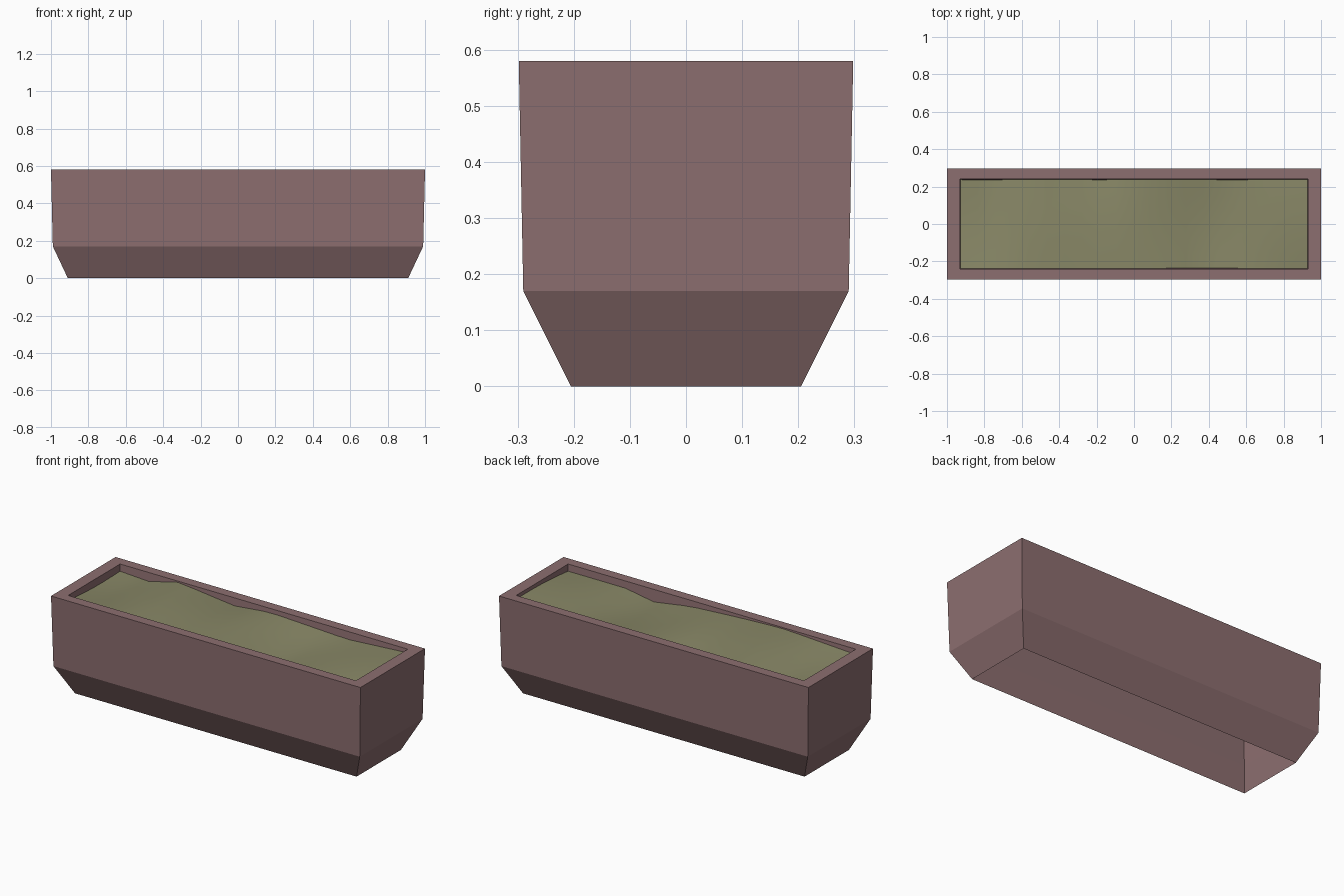
import bpy
import bmesh
import math

cube = bpy.data.objects.get("Cube")
if cube:
    bpy.data.objects.remove(cube, do_unlink=True)


def material(name, color):
    mat = bpy.data.materials.new(name)
    mat.use_nodes = True
    mat.diffuse_color = (*color, 1)
    bsdf = mat.node_tree.nodes["Principled BSDF"]
    bsdf.inputs["Base Color"].default_value = (*color, 1)
    bsdf.inputs["Roughness"].default_value = 0.9
    return mat


def make_object(name, bm, mat):
    bmesh.ops.recalc_face_normals(bm, faces=bm.faces)
    mesh = bpy.data.meshes.new(name)
    bm.to_mesh(mesh)
    bm.free()
    mesh.materials.append(mat)
    obj = bpy.data.objects.new(name, mesh)
    bpy.context.collection.objects.link(obj)
    return obj


def interpolate(points, x):
    for (x0, d0), (x1, d1) in zip(points, points[1:]):
        if x <= x1:
            t = (x - x0) / (x1 - x0)
            return d0 + (d1 - d0) * t
    return points[-1][1]


clay = material("dusty mauve clay", (0.265, 0.157, 0.161))
earth = material("olive soil", (0.250, 0.246, 0.135))

# Trough: rectangular rings swept up the outside, over the rim and down inside
rings = [(0.91, 0.205, 0.0), (0.99, 0.29, 0.17), (1.0, 0.298, 0.58),
         (0.93, 0.24, 0.58), (0.91, 0.205, 0.165)]
bm = bmesh.new()
loops = [[bm.verts.new((sx * w, sy * d, z))
          for sx, sy in ((-1, -1), (1, -1), (1, 1), (-1, 1))]
         for w, d, z in rings]
for lower, upper in zip(loops, loops[1:] + loops[:1]):
    for i in range(4):
        j = (i + 1) % 4
        bm.faces.new((lower[i], lower[j], upper[j], upper[i]))
make_object("planter_trough", bm, clay)

# Soil: uneven sheet given by its depth below the rim along both long walls
back = [(-0.93, 0.04), (-0.74, 0.05), (-0.55, 0.004), (-0.19, 0.045),
        (0.04, 0.022), (0.54, 0.045), (0.93, 0.02)]
front = [(-0.93, 0.03), (-0.57, 0.01), (-0.44, 0.004), (-0.15, 0.017),
         (0.14, 0.035), (0.37, 0.07), (0.56, 0.04), (0.93, 0.04)]
columns, rows = 20, 6
bm = bmesh.new()
grid = []
for i in range(columns + 1):
    x = -0.928 + 1.856 * i / columns
    line = []
    for j in range(rows + 1):
        t = j / rows
        depth = interpolate(front, x) * (1 - t) + interpolate(back, x) * t
        depth += 0.008 * math.sin(math.pi * t) * math.sin(5 * x)
        y = -0.237 + 0.474 * t
        line.append(bm.verts.new((x, y, 0.58 - max(depth, 0.003))))
    grid.append(line)
for a, b in zip(grid, grid[1:]):
    for j in range(rows):
        bm.faces.new((a[j], b[j], b[j + 1], a[j + 1]))
soil = make_object("soil", bm, earth)
for face in soil.data.polygons:
    face.use_smooth = True
